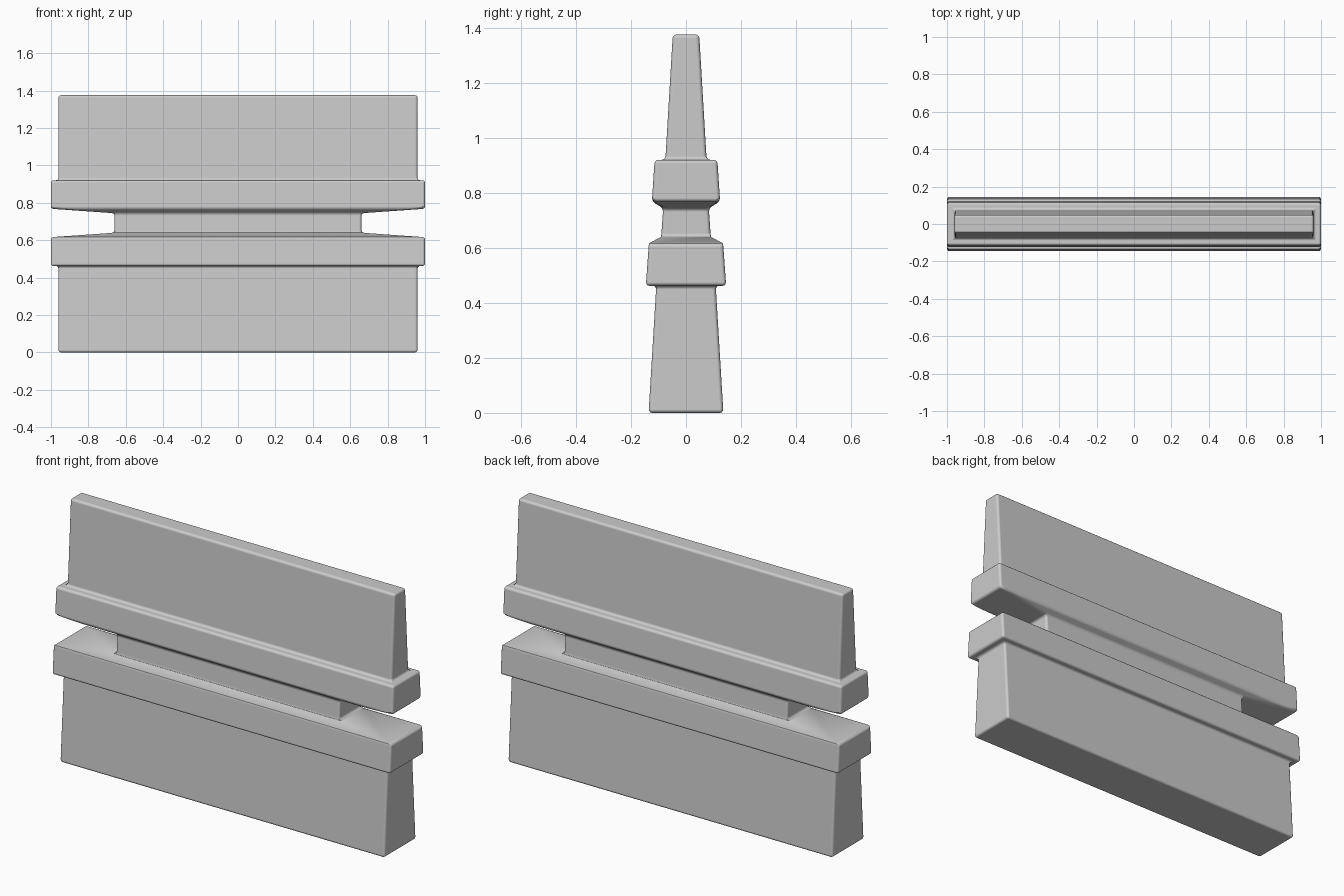
import bpy, bmesh

if "Cube" in bpy.data.objects:
    bpy.data.objects.remove(bpy.data.objects["Cube"])

# Stacked rectangular sections: half length x, half thickness y, height z
sections = [
    (0.96, 0.136, 0.0),     # foot of lower slab
    (0.96, 0.108, 0.462),
    (1.0, 0.146, 0.462),    # lower rail
    (1.0, 0.135, 0.616),
    (0.66, 0.090, 0.640),   # recessed neck
    (0.66, 0.083, 0.744),
    (1.0, 0.124, 0.768),    # upper rail
    (1.0, 0.114, 0.920),
    (0.96, 0.075, 0.920),   # upper slab
    (0.96, 0.048, 1.375),
]

bm = bmesh.new()
rings = [[bm.verts.new((sx * hx, sy * hy, z))
          for sx, sy in ((-1, -1), (1, -1), (1, 1), (-1, 1))]
         for hx, hy, z in sections]
for a, b in zip(rings, rings[1:]):
    for i in range(4):
        j = (i + 1) % 4
        bm.faces.new((a[i], a[j], b[j], b[i]))
bm.faces.new(rings[0][::-1])
bm.faces.new(rings[-1])
bmesh.ops.recalc_face_normals(bm, faces=bm.faces)

mesh = bpy.data.meshes.new("barrier_wall")
bm.to_mesh(mesh)
bm.free()
wall = bpy.data.objects.new("barrier_wall", mesh)
bpy.context.collection.objects.link(wall)
bpy.context.view_layer.objects.active = wall
wall.select_set(True)
bpy.ops.object.shade_smooth()

# Soft edges and fillets
bevel = wall.modifiers.new("soft_edges", 'BEVEL')
bevel.width = 0.013
bevel.segments = 3
bevel.limit_method = 'ANGLE'
bevel.angle_limit = 0.5
bevel.harden_normals = True
